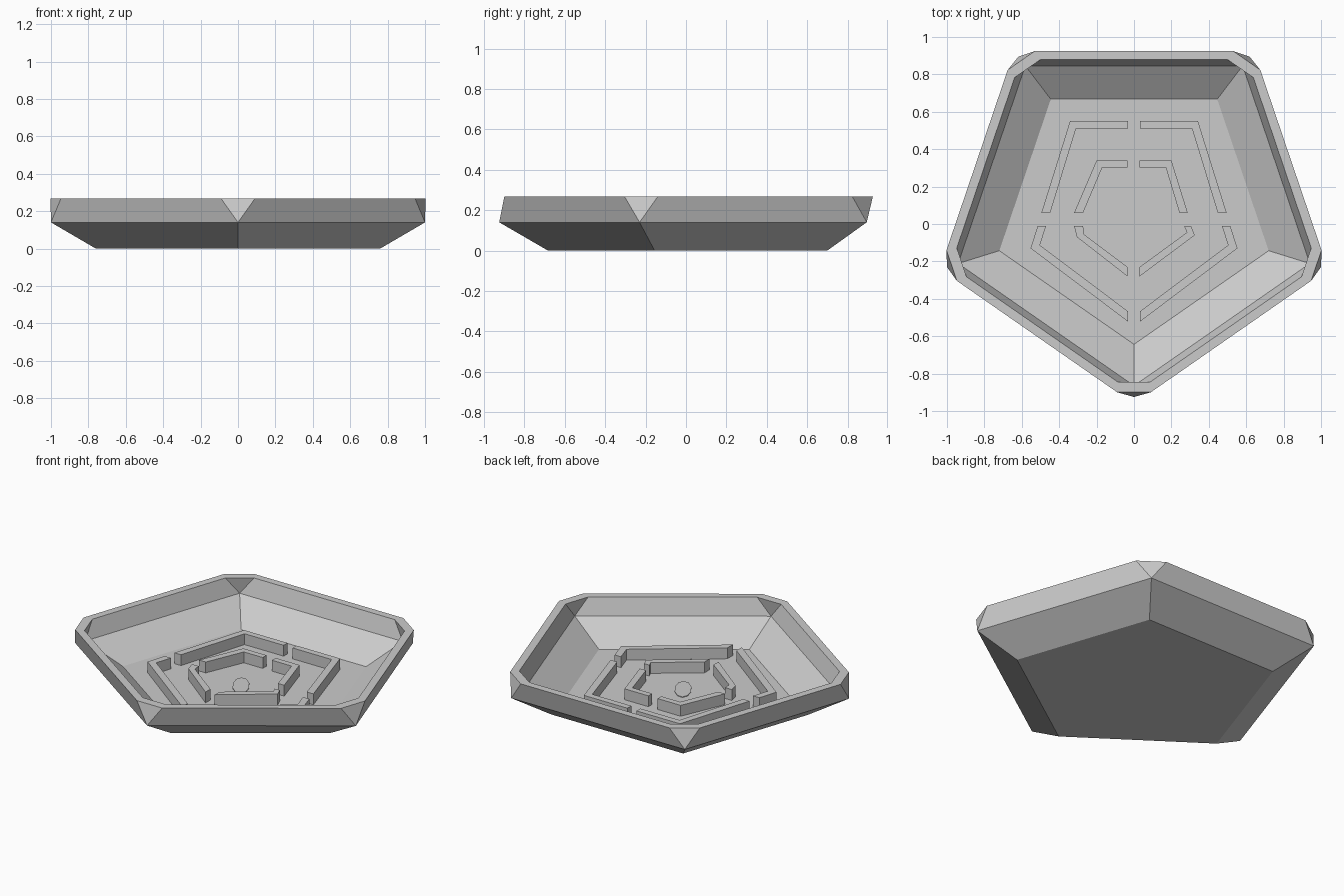
import bpy, bmesh, math
from mathutils import Vector

cube = bpy.data.objects.get("Cube")
if cube:
    bpy.data.objects.remove(cube, do_unlink=True)

# One plain grey for everything
grey = bpy.data.materials.new("light_grey")
grey.use_nodes = True
COLOUR = (0.6, 0.6, 0.6, 1.0)
grey.diffuse_color = COLOUR
grey.node_tree.nodes["Principled BSDF"].inputs["Base Color"].default_value = COLOUR

CENTRE_Y = 0.081
RX, RY = 1.0515, 1.006      # pentagon radii at the widest crease
FLOOR_Z, WALL_Z = 0.03, 0.10


def finish(bm, name):
    bmesh.ops.recalc_face_normals(bm, faces=bm.faces)
    mesh = bpy.data.meshes.new(name)
    bm.to_mesh(mesh)
    bm.free()
    mesh.materials.append(grey)
    obj = bpy.data.objects.new(name, mesh)
    bpy.context.collection.objects.link(obj)
    return obj


def pentagon(scale, z):
    pts = []
    for i in range(5):
        a = math.radians(-90 + 72 * i)
        pts.append(Vector((RX * scale * math.cos(a),
                           CENTRE_Y + RY * scale * math.sin(a), z)))
    return pts


def cut_corners(pts, t):
    """Two points for each corner, one along each adjoining edge."""
    out = []
    for i, p in enumerate(pts):
        out += [p.lerp(pts[i - 1], t), p.lerp(pts[(i + 1) % 5], t)]
    return out


def bridge(bm, a, b):
    n = len(a)
    for i in range(n):
        j = (i + 1) % n
        bm.faces.new((a[i], a[j], b[j], b[i]))


def bridge_to_cut(bm, mid, rim):
    """Pentagon to cut-corner loop: a quad per side, a triangle per corner."""
    for i in range(5):
        j = (i + 1) % 5
        bm.faces.new((mid[i], mid[j], rim[2 * j], rim[2 * i + 1]))
        bm.faces.new((mid[i], rim[2 * i + 1], rim[2 * i]))


# Dish: closed shell with flared base, cut-corner rim and sunken floor
bm = bmesh.new()


def loop(pts):
    return [bm.verts.new(p) for p in pts]


base = loop(pentagon(0.76, 0.0))
crease = loop(pentagon(1.0, 0.14))
rim_out = loop(cut_corners(pentagon(1.037, 0.267), 0.087))
rim_in = loop(cut_corners(pentagon(0.98, 0.267), 0.087))
inner_crease = loop(pentagon(0.94, 0.16))
floor = loop(pentagon(0.72, FLOOR_Z))
bm.faces.new(base)
bridge(bm, base, crease)
bridge_to_cut(bm, crease, rim_out)
bridge(bm, rim_out, rim_in)
bridge_to_cut(bm, inner_crease, rim_in)
bridge(bm, inner_crease, floor)
bm.faces.new(floor)
finish(bm, "dish")


def prism(name, outline, z0, z1):
    bm = bmesh.new()
    face = bm.faces.new([bm.verts.new((x, y, z0)) for x, y in outline])
    ext = bmesh.ops.extrude_face_region(bm, geom=[face], use_keep_orig=True)
    top = [v for v in ext["geom"] if isinstance(v, bmesh.types.BMVert)]
    bmesh.ops.translate(bm, verts=top, vec=(0, 0, z1 - z0))
    finish(bm, name)


def mirrored(outline):
    return [(-x, y) for x, y in outline]


# Low walls: bent strips, the outer ring mirrored left to right
outer_back = [(0.032, 0.55), (0.342, 0.55), (0.495, 0.06),
              (0.448, 0.06), (0.31, 0.51), (0.032, 0.51)]
outer_front = [(0.515, -0.01), (0.553, -0.13), (0.032, -0.522),
               (0.032, -0.467), (0.503, -0.113), (0.47, -0.01)]
walls = {
    "outer_wall_back_left": outer_back,
    "outer_wall_back_right": mirrored(outer_back),
    "outer_wall_front_left": outer_front,
    "outer_wall_front_right": mirrored(outer_front),
    "inner_wall_back_left": [(0.03, 0.34), (0.2, 0.34), (0.287, 0.06),
                             (0.243, 0.06), (0.17, 0.302), (0.03, 0.302)],
    "inner_wall_back_right": [(-0.035, 0.34), (-0.2, 0.34), (-0.32, 0.06),
                              (-0.272, 0.06), (-0.17, 0.302), (-0.035, 0.302)],
    "inner_wall_front_left": [(0.305, -0.01), (0.325, -0.06), (0.03, -0.28),
                              (0.03, -0.23), (0.283, -0.045), (0.268, -0.01)],
    "inner_wall_front_right": [(-0.32, -0.01), (-0.305, -0.07), (-0.035, -0.28),
                               (-0.035, -0.23), (-0.268, -0.055), (-0.272, -0.01)],
}
for name, outline in walls.items():
    prism(name, outline, FLOOR_Z - 0.01, WALL_Z)

# Thin oval plate set in the middle of the floor
ax, ay = Vector((-0.545, 0.839)), Vector((0.839, 0.545))
oval = []
for i in range(10):
    a = math.tau * i / 10
    p = ax * (0.11 * math.cos(a)) + ay * (0.05 * math.sin(a))
    oval.append((p.x, p.y + 0.03))
prism("centre_plate", oval, FLOOR_Z - 0.002, FLOOR_Z + 0.004)
